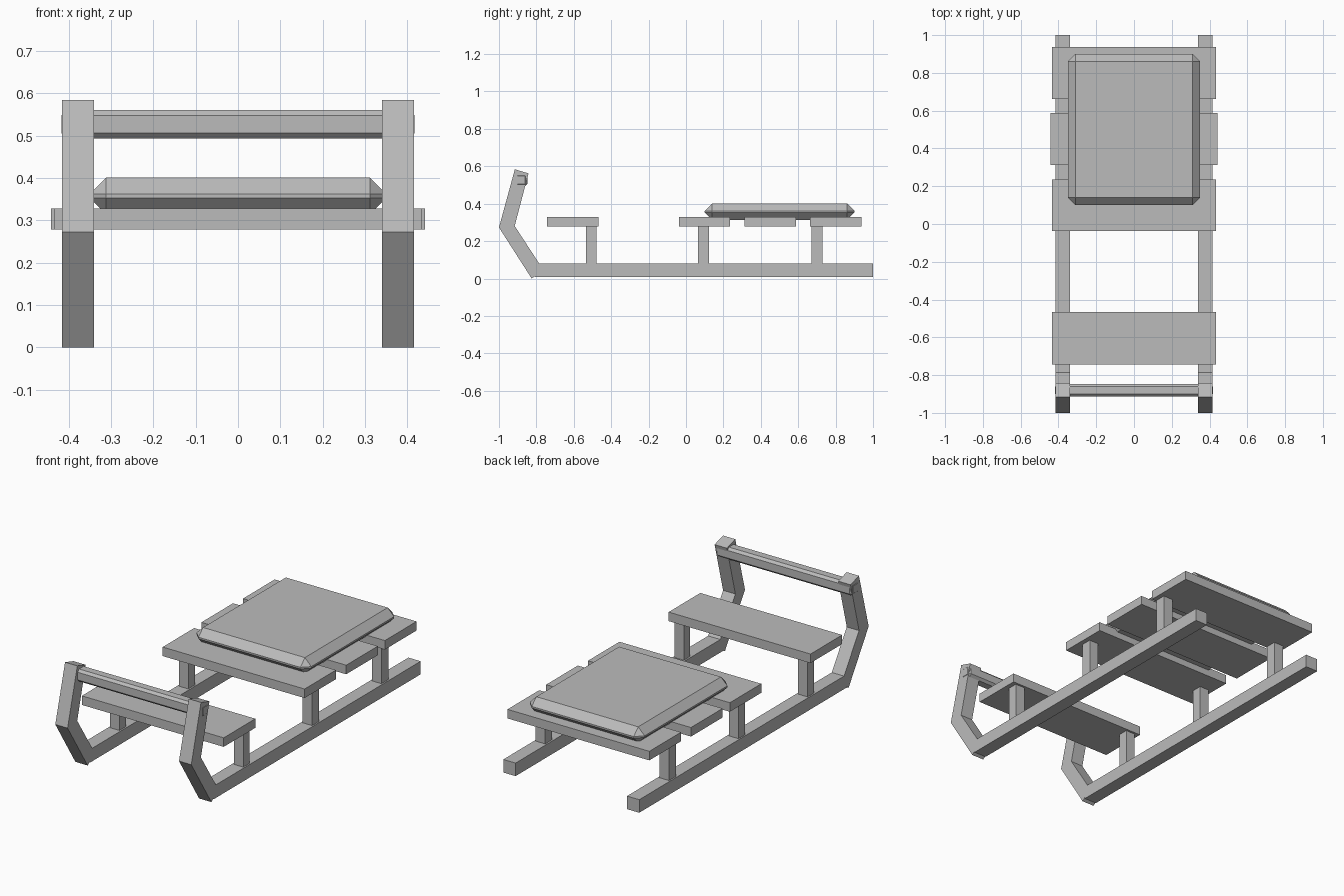
import bpy
import bmesh

cube = bpy.data.objects.get("Cube")
if cube:
    bpy.data.objects.remove(cube, do_unlink=True)

# Single plain grey
grey = bpy.data.materials.new("plain grey")
grey.use_nodes = True
colour = (0.5, 0.5, 0.5, 1)
grey.diffuse_color = colour
grey.node_tree.nodes["Principled BSDF"].inputs["Base Color"].default_value = colour


def finish(name, bm):
    bmesh.ops.recalc_face_normals(bm, faces=bm.faces)
    mesh = bpy.data.meshes.new(name)
    bm.to_mesh(mesh)
    bm.free()
    mesh.materials.append(grey)
    obj = bpy.data.objects.new(name, mesh)
    bpy.context.collection.objects.link(obj)
    return obj


def box(name, x, y, z, chamfer=0):
    """Box from (min, max) ranges, with optional chamfered edges."""
    bm = bmesh.new()
    bmesh.ops.create_cube(bm, size=1)
    for v in bm.verts:
        for i, (low, high) in enumerate((x, y, z)):
            v.co[i] = high if v.co[i] > 0 else low
    if chamfer:
        bmesh.ops.bevel(bm, geom=bm.edges[:], offset=chamfer, segments=1,
                        affect='EDGES', profile=0.5)
    return finish(name, bm)


def extrude_profile(name, points, x):
    """Side outline in (y, z), extruded along x."""
    bm = bmesh.new()
    face = bm.faces.new([bm.verts.new((x[0], y, z)) for y, z in points])
    extruded = bmesh.ops.extrude_face_region(bm, geom=[face])["geom"]
    verts = [g for g in extruded if isinstance(g, bmesh.types.BMVert)]
    bmesh.ops.translate(bm, verts=verts, vec=(x[1] - x[0], 0, 0))
    return finish(name, bm)


# Runners with their bent-up front arms
runner_outline = [(1, 0.008), (1, 0.08), (-0.785, 0.08), (-0.916, 0.281),
                  (-0.842, 0.562), (-0.915, 0.584), (-1, 0.273),
                  (-0.825, 0), (-0.806, 0.014), (-0.806, 0.008)]
post_rows = {"front": (-0.535, -0.479), "middle": (0.065, 0.124),
             "rear": (0.67, 0.729)}
for side, s in (("left", 1), ("right", -1)):
    extrude_profile(side + "_runner", runner_outline,
                    sorted((s * 0.34, s * 0.415)))
    for row, y in post_rows.items():
        box(f"{side}_{row}_post", sorted((s * 0.349, s * 0.407)), y, (0.07, 0.29))

# Cross planks
planks = {"front_plank": (0.433, -0.743, -0.467),
          "seat_plank_front": (0.433, -0.038, 0.236),
          "seat_plank_middle": (0.442, 0.312, 0.588),
          "seat_plank_rear": (0.433, 0.662, 0.938)}
for name, (half, y0, y1) in planks.items():
    box(name, (-half, half), (y0, y1), (0.278, 0.328))

# Chamfered cushion and hand bar
box("cushion", (-0.35, 0.35), (0.1, 0.9), (0.314, 0.401), 0.039)
box("hand_bar", (-0.417, 0.417), (-0.913, -0.847), (0.493, 0.561), 0.013)
